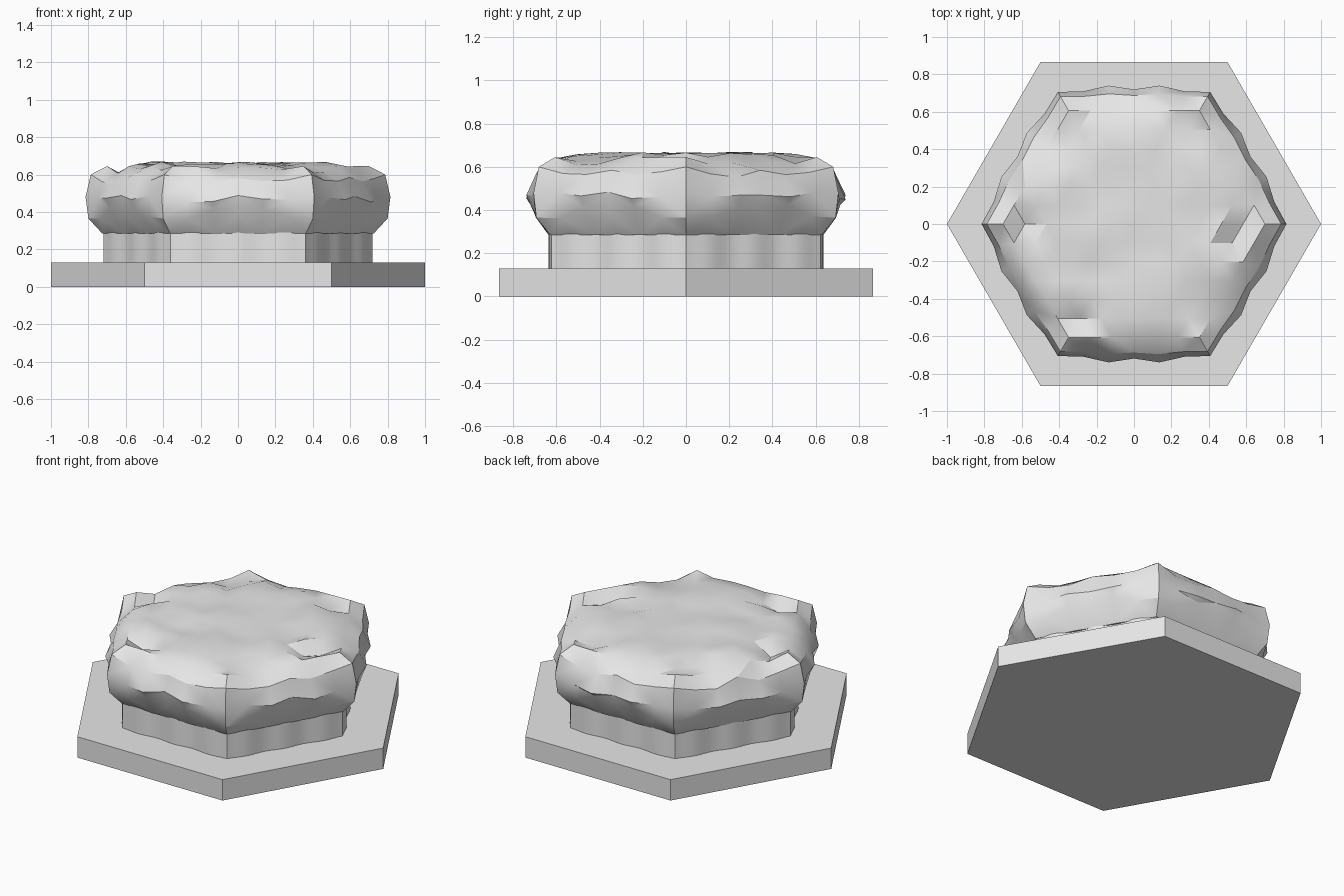
import bpy
import bmesh
import math
import random
from mathutils import Vector

random.seed(4)

cube = bpy.data.objects.get("Cube")
if cube:
    bpy.data.objects.remove(cube, do_unlink=True)

grey = bpy.data.materials.new("plain grey")
grey.use_nodes = True
grey.diffuse_color = (0.8, 0.8, 0.8, 1)
grey.node_tree.nodes["Principled BSDF"].inputs["Base Color"].default_value = (0.8, 0.8, 0.8, 1)


def corner(side, radius):
    a = math.radians(60 * side)
    return Vector((math.cos(a), math.sin(a), 0)) * radius


def hex_points(radius, steps, push=lambda t: 0):
    """Points around a hexagon; push moves them along the side's normal."""
    points = []
    for side in range(6):
        a, b = corner(side, radius), corner(side + 1, radius)
        normal = (a + b).normalized()
        for i in range(steps):
            t = i / steps
            points.append(a.lerp(b, t) + normal * push(t))
    return points


def add_ring(bm, points, height):
    return [bm.verts.new((p.x, p.y, height(i))) for i, p in enumerate(points)]


def bridge(bm, low, high):
    n = len(low)
    for i in range(n):
        j = (i + 1) % n
        bm.faces.new((low[i], low[j], high[j], high[i]))


def finish(bm, name, angle):
    bmesh.ops.recalc_face_normals(bm, faces=bm.faces)
    mesh = bpy.data.meshes.new(name)
    bm.to_mesh(mesh)
    bm.free()
    mesh.materials.append(grey)
    obj = bpy.data.objects.new(name, mesh)
    bpy.context.collection.objects.link(obj)
    bpy.ops.object.select_all(action='DESELECT')
    obj.select_set(True)
    bpy.context.view_layer.objects.active = obj
    bpy.ops.object.shade_smooth_by_angle(angle=math.radians(angle))
    return obj


def prism(name, points, z0, z1, angle):
    bm = bmesh.new()
    low = add_ring(bm, points, lambda i: z0)
    high = add_ring(bm, points, lambda i: z1)
    bridge(bm, low, high)
    bm.faces.new(low)
    bm.faces.new(high)
    finish(bm, name, angle)


# Base slab and fluted neck
prism("base_slab", hex_points(1, 1), 0, 0.13, 20)
prism("fluted_neck", hex_points(0.72, 24, lambda t: 0.012 * math.sin(3 * math.pi * t) ** 2),
      0.12, 0.29, 30)

# Rocky crown: wavy bulging sides
STEPS = 6
wave = (0, 0.1, 1, 0.4, 1, 0.1)
dip = (0, 0.7, 0.9, 0.3, 1, 0.5)
# corner radius, height, outward wave, height change along each side, jitter
side_rings = (
    (0.725, 0.284, 0.008, 0, 0),
    (0.800, 0.365, 0.022, 0.05, 0.012),
    (0.815, 0.480, 0.034, -0.02, 0.015),
    (0.787, 0.600, 0.014, -0.045, 0.010),
)
bm = bmesh.new()
rings = []
for radius, z, out, rise, jitter in side_rings:
    pts = hex_points(radius, STEPS, lambda t: out * wave[round(t * STEPS)])
    shape = wave if rise > 0 else dip
    rings.append(add_ring(bm, pts, lambda i: z + rise * shape[i % STEPS]
                          + (random.uniform(-jitter, jitter) if i % STEPS else 0)))
bm.faces.new(rings[0])
for low, high in zip(rings, rings[1:]):
    bridge(bm, low, high)


# Rough top: nested hexagons forming a triangular lattice
def top_height(k, i):
    at_corner = i % k == 0
    near_corner = i % k in (1, k - 1)
    if k == STEPS:
        return 0.645 if at_corner else 0.63 + random.uniform(-0.025, 0.018)
    if k == STEPS - 1:
        if at_corner:
            return 0.60 + random.uniform(-0.02, 0.03)
        if near_corner:
            return 0.64 + random.uniform(-0.03, 0.025)
    return 0.652 + random.uniform(-0.014, 0.018)


layers = []
for k in range(STEPS, 0, -1):
    radius = 0.70 * k / STEPS
    layers.append(add_ring(bm, hex_points(radius, k), lambda i: top_height(k, i)))
layers.append([bm.verts.new((0, 0, 0.655))])
bridge(bm, rings[-1], layers[0])

for outer, inner in zip(layers, layers[1:]):
    k = len(outer) // 6
    for side in range(6):
        for i in range(k):
            a = outer[side * k + i]
            b = outer[(side * k + i + 1) % len(outer)]
            c = inner[(side * (k - 1) + i) % len(inner)]
            bm.faces.new((a, b, c))
            if i < k - 1:
                d = inner[(side * (k - 1) + i + 1) % len(inner)]
                bm.faces.new((b, d, c))

bmesh.ops.triangulate(bm, faces=[f for f in bm.faces if len(f.verts) == 4])
finish(bm, "rocky_crown", 30)
